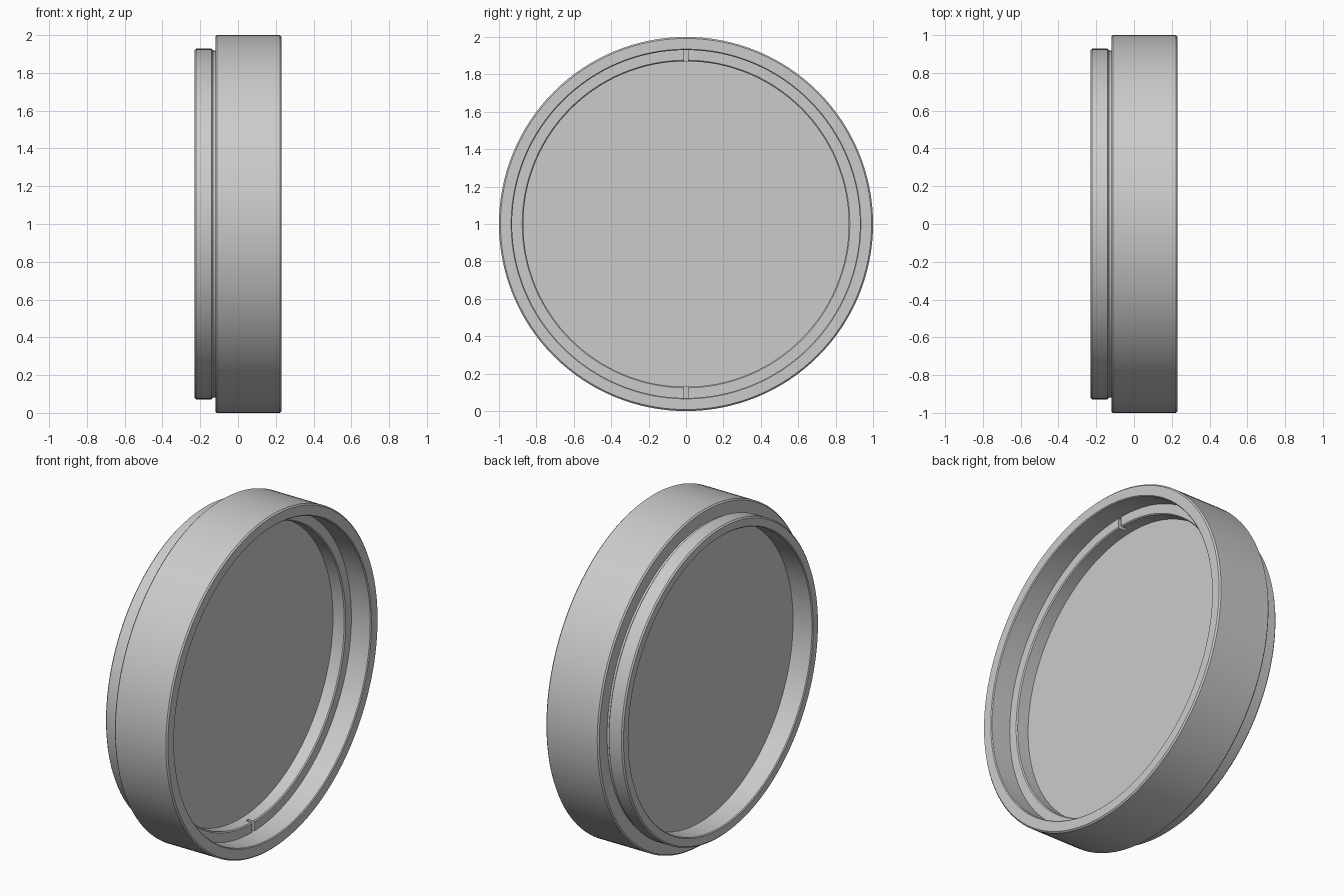
import bpy, bmesh, math
from mathutils import Matrix, Vector

if "Cube" in bpy.data.objects:
    bpy.data.objects.remove(bpy.data.objects["Cube"])

SEGMENTS = 128
CENTRE = Vector((0, 0, 1))

grey = bpy.data.materials.new("light grey")
grey.use_nodes = True
grey.diffuse_color = (0.6, 0.6, 0.6, 1)
grey.node_tree.nodes["Principled BSDF"].inputs["Base Color"].default_value = (0.6, 0.6, 0.6, 1)


def finish(name, bm):
    """Turn a bmesh into a grey object."""
    bmesh.ops.recalc_face_normals(bm, faces=bm.faces)
    mesh = bpy.data.meshes.new(name)
    bm.to_mesh(mesh)
    bm.free()
    mesh.materials.append(grey)
    obj = bpy.data.objects.new(name, mesh)
    bpy.context.collection.objects.link(obj)
    return obj


def activate(obj):
    bpy.ops.object.select_all(action='DESELECT')
    obj.select_set(True)
    bpy.context.view_layer.objects.active = obj


def smooth(obj):
    activate(obj)
    bpy.ops.object.shade_smooth_by_angle(angle=math.radians(30))


def ring(name, profile):
    """Revolve a closed (x, radius) profile around the x axis."""
    bm = bmesh.new()
    verts = [bm.verts.new(CENTRE + Vector((x, 0, r))) for x, r in profile]
    edges = [bm.edges.new((verts[i - 1], v)) for i, v in enumerate(verts)]
    bmesh.ops.spin(bm, geom=verts + edges, cent=CENTRE, axis=(1, 0, 0),
                   angle=math.tau, steps=SEGMENTS, use_merge=True)
    bmesh.ops.remove_doubles(bm, verts=bm.verts, dist=1e-5)
    return finish(name, bm)


# Outer frame: wide rim, relief groove, narrower mounting collar, inner seat
frame = ring("outer_frame", [
    (-0.23, 0.875), (-0.23, 0.92), (-0.222, 0.928), (-0.14, 0.928),
    (-0.132, 0.918), (-0.12, 0.918), (-0.12, 0.992), (-0.112, 1.0),
    (0.222, 1.0), (0.23, 0.992), (0.23, 0.935), (0.225, 0.93),
    (-0.1, 0.93), (-0.1, 0.87), (-0.225, 0.87)])
smooth(frame)

# Glass disc resting on the seat
bm = bmesh.new()
bmesh.ops.create_cone(bm, cap_ends=True, segments=SEGMENTS, radius1=0.928, radius2=0.928,
                      depth=0.12,
                      matrix=Matrix.Translation(CENTRE + Vector((-0.04, 0, 0)))
                      @ Matrix.Rotation(math.pi / 2, 4, 'Y'))
smooth(finish("glass_disc", bm))

# Retaining ring in front of the glass
retainer = ring("retaining_ring", [
    (0.02, 0.87), (0.02, 0.93), (0.1, 0.93), (0.1, 0.876), (0.094, 0.87)])

# Two spanner slots, at the top and the bottom of the retaining ring
bm = bmesh.new()
for side in (-1, 1):
    bmesh.ops.create_cube(bm, size=1, matrix=Matrix.Translation(
        CENTRE + Vector((0.09, 0, side * 0.9))) @ Matrix.Diagonal((0.06, 0.022, 0.14, 1)))
cutter = finish("slot_cutter", bm)
cutter.hide_render = True
cut = retainer.modifiers.new("slots", 'BOOLEAN')
cut.operation = 'DIFFERENCE'
cut.solver = 'EXACT'
cut.object = cutter
activate(retainer)
bpy.ops.object.modifier_apply(modifier=cut.name)
bpy.data.objects.remove(cutter)
smooth(retainer)
